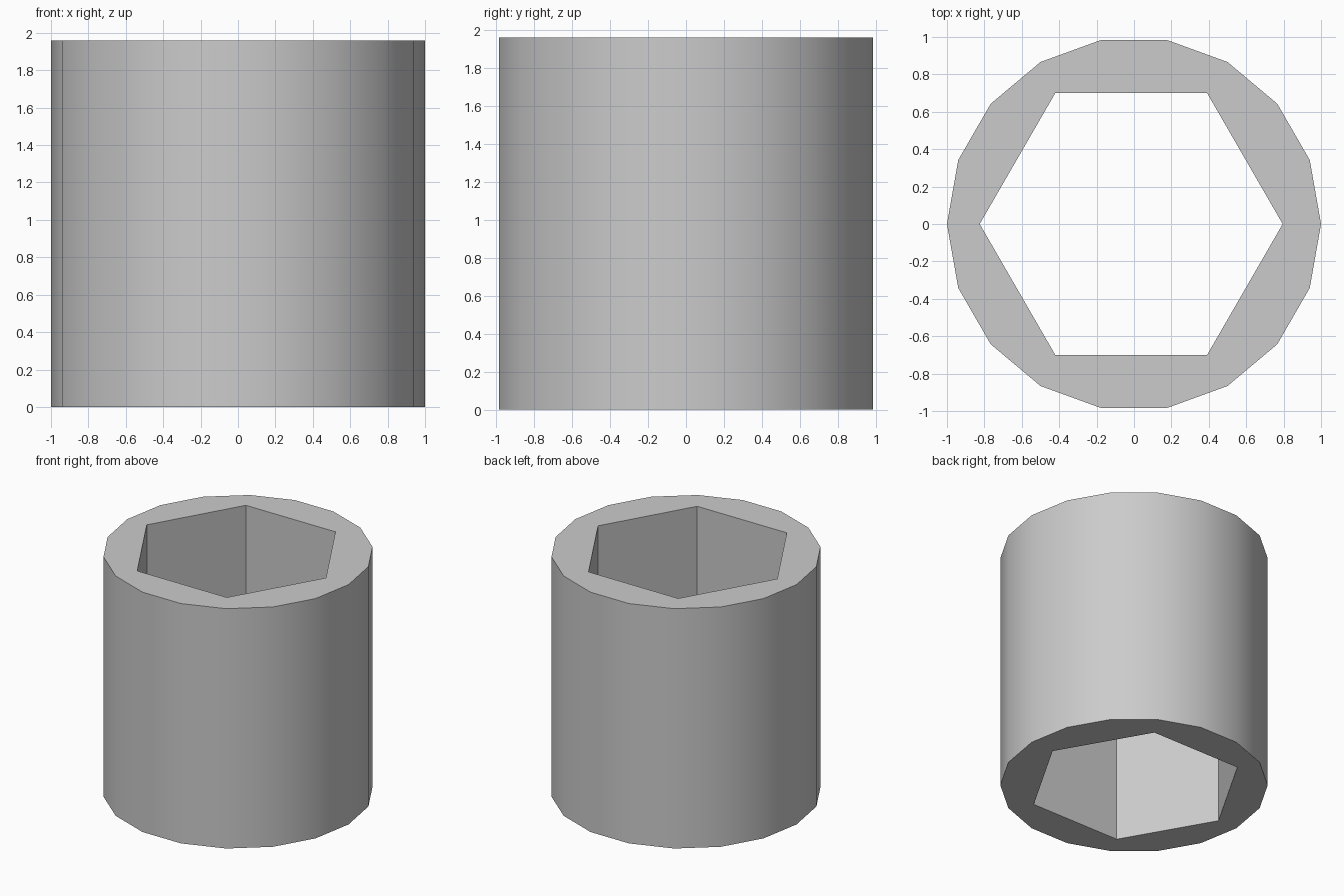
import bpy, bmesh
from math import cos, sin, tau, radians

if "Cube" in bpy.data.objects:
    bpy.data.objects.remove(bpy.data.objects["Cube"])

HEIGHT = 1.96
OUTER_SIDES, OUTER_R = 18, 1.0
HOLE_SIDES, HOLE_R, HOLE_X = 6, 0.81, -0.015


def ring(bm, sides, radius, cx=0.0):
    """Regular polygon of vertices on the ground plane."""
    return [bm.verts.new((cx + radius * cos(tau * i / sides),
                          radius * sin(tau * i / sides), 0)) for i in range(sides)]


bm = bmesh.new()
outer = ring(bm, OUTER_SIDES, OUTER_R)
hole = ring(bm, HOLE_SIDES, HOLE_R, HOLE_X)

# Flat bottom rim: one face per side of the hexagonal hole
step = OUTER_SIDES // HOLE_SIDES
for k in range(HOLE_SIDES):
    arc = [outer[(k * step + j) % OUTER_SIDES] for j in range(step + 1)]
    bm.faces.new(arc + [hole[(k + 1) % HOLE_SIDES], hole[k]])

# Raise the rim into a tube, keeping the bottom
top = bmesh.ops.extrude_face_region(bm, geom=bm.faces[:], use_keep_orig=True)["geom"]
bmesh.ops.translate(bm, vec=(0, 0, HEIGHT),
                    verts=[g for g in top if isinstance(g, bmesh.types.BMVert)])
bmesh.ops.recalc_face_normals(bm, faces=bm.faces[:])

mesh = bpy.data.meshes.new("hex_socket_sleeve")
bm.to_mesh(mesh)
bm.free()
sleeve = bpy.data.objects.new("hex_socket_sleeve", mesh)
bpy.context.collection.objects.link(sleeve)

# Smooth outer wall, crisp rims and hexagon corners
bpy.context.view_layer.objects.active = sleeve
sleeve.select_set(True)
bpy.ops.object.shade_smooth_by_angle(angle=radians(30))
